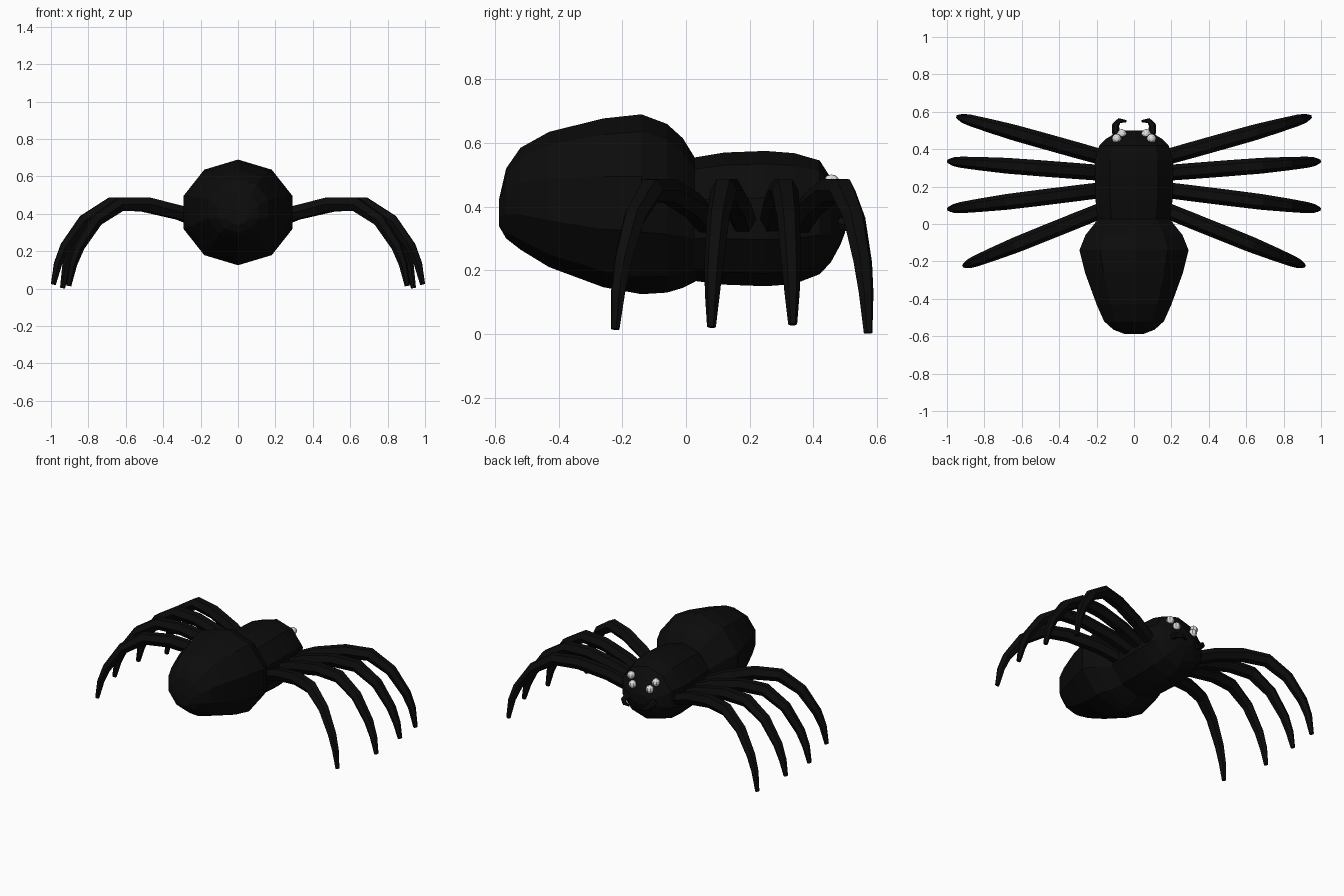
import bpy, bmesh, math
from mathutils import Vector

if "Cube" in bpy.data.objects:
    bpy.data.objects.remove(bpy.data.objects["Cube"])


def material(name, value):
    m = bpy.data.materials.new(name)
    m.diffuse_color = (value, value, value, 1)
    m.use_nodes = True
    m.node_tree.nodes["Principled BSDF"].inputs["Base Color"].default_value = m.diffuse_color
    return m


BLACK = material("black", 0.0035)
WHITE = material("eye_white", 0.75)


def loft(name, rings, mat):
    """Skin closed rings of equal vertex count and cap both ends."""
    bm = bmesh.new()
    vs = [[bm.verts.new(p) for p in ring] for ring in rings]
    n = len(vs[0])
    for a, b in zip(vs, vs[1:]):
        for i in range(n):
            j = (i + 1) % n
            bm.faces.new((a[i], a[j], b[j], b[i]))
    bm.faces.new(vs[0])
    bm.faces.new(vs[-1])
    bmesh.ops.recalc_face_normals(bm, faces=bm.faces)
    me = bpy.data.meshes.new(name)
    bm.to_mesh(me)
    bm.free()
    me.materials.append(mat)
    ob = bpy.data.objects.new(name, me)
    bpy.context.collection.objects.link(ob)
    return ob


def body(name, stations, n=10):
    """Stations are (y, top z, bottom z, half width)."""
    rings = []
    for y, top, bot, w in stations:
        c, h, w = (top + bot) / 2, (top - bot) / 2, w / math.cos(math.pi / n)
        rings.append([(w * math.sin(2 * math.pi * i / n), y,
                       c + h * math.cos(2 * math.pi * i / n)) for i in range(n)])
    return loft(name, rings, BLACK)


def tube(name, path, radii, n=6):
    """Sweep a tapering polygon along a path."""
    pts = [Vector(p) for p in path]
    rings = []
    for k, p in enumerate(pts):
        t = (pts[min(k + 1, len(pts) - 1)] - pts[max(k - 1, 0)]).normalized()
        side = t.cross(Vector((0, 0, 1))).normalized()
        up = side.cross(t)
        rings.append([p + radii[k] * (side * math.cos(2 * math.pi * i / n)
                                      + up * math.sin(2 * math.pi * i / n))
                      for i in range(n)])
    return loft(name, rings, BLACK)


# Abdomen
body("abdomen", [
    (-0.588, 0.42, 0.34, 0.05), (-0.565, 0.52, 0.30, 0.11),
    (-0.52, 0.585, 0.265, 0.16), (-0.43, 0.635, 0.21, 0.20),
    (-0.26, 0.677, 0.147, 0.262), (-0.14, 0.69, 0.125, 0.292),
    (-0.06, 0.66, 0.13, 0.26), (-0.01, 0.615, 0.145, 0.22),
    (0.03, 0.55, 0.165, 0.19)])

# Fused head and thorax
body("thorax", [
    (0.0, 0.55, 0.17, 0.19), (0.12, 0.57, 0.155, 0.205),
    (0.25, 0.575, 0.15, 0.21), (0.34, 0.568, 0.157, 0.208),
    (0.42, 0.545, 0.188, 0.185), (0.455, 0.49, 0.225, 0.15),
    (0.485, 0.43, 0.28, 0.10), (0.50, 0.39, 0.32, 0.055)])

# Legs: shared arch of (reach fraction, height, radius)
ARCH = [(-0.06, 0.34, 0.042), (0.15, 0.405, 0.043), (0.40, 0.45, 0.043),
        (0.61, 0.451, 0.042), (0.79, 0.365, 0.036), (0.92, 0.225, 0.030),
        (0.97, 0.13, 0.024), (1.0, 0.02, 0.014)]
# Each leg: root y, tip x, tip y, tip height
LEGS = [(0.365, 0.938, 0.572, 0.003), (0.275, 0.987, 0.335, 0.03),
        (0.178, 0.987, 0.08, 0.022), (0.062, 0.905, -0.222, 0.015)]
FANG = [(0.07, 0.44, 0.36), (0.098, 0.495, 0.345), (0.098, 0.53, 0.335),
        (0.078, 0.553, 0.325), (0.042, 0.550, 0.315)]

for s, label in ((-1, "left"), (1, "right")):
    for k, (ry, tx, ty, tz) in enumerate(LEGS):
        path = [(s * (0.2 + f * (tx - 0.2)), ry + f * (ty - ry), z)
                for f, z, r in ARCH]
        path[-1] = (path[-1][0], path[-1][1], tz)
        tube(f"leg_{label}_{k + 1}", path, [a[2] for a in ARCH])

    # Curved fangs
    tube(f"fang_{label}", [(s * x, y, z) for x, y, z in FANG],
         [0.024, 0.022, 0.019, 0.014, 0.006])

    # Two eyes on each side
    for k, (x, y, z) in enumerate([(0.093, 0.457, 0.475), (0.065, 0.482, 0.43)]):
        bpy.ops.mesh.primitive_uv_sphere_add(segments=8, ring_count=6,
                                             radius=0.026, location=(s * x, y, z))
        eye = bpy.context.object
        eye.name = f"eye_{label}_{k + 1}"
        eye.data.materials.append(WHITE)
